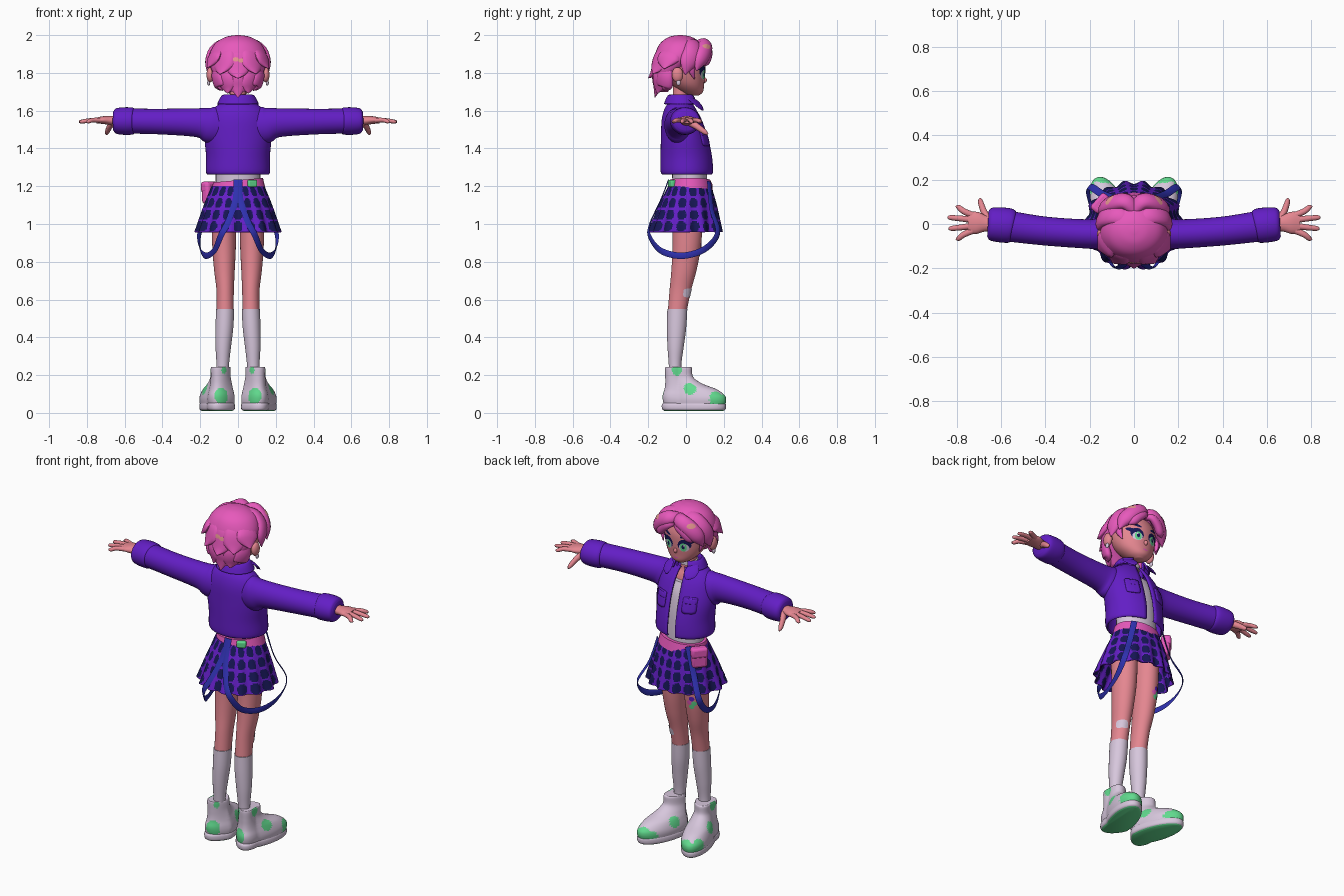
import bpy, bmesh, math, random
from math import pi, sin, cos, atan2
from mathutils import Vector
from mathutils.bvhtree import BVHTree

if "Cube" in bpy.data.objects:
    bpy.data.objects.remove(bpy.data.objects["Cube"])
random.seed(4)


def material(name, r, g, b):
    m = bpy.data.materials.new(name)
    m.use_nodes = True
    m.diffuse_color = (r, g, b, 1)
    bsdf = next(n for n in m.node_tree.nodes if n.type == 'BSDF_PRINCIPLED')
    bsdf.inputs["Base Color"].default_value = (r, g, b, 1)
    return m


PINK = material("pink", .8, .1, .5)
PURPLE = material("purple", .125, .013, .56)
SKIN = material("skin", .78, .24, .28)
WHITE = material("off white", .68, .57, .72)
GREEN = material("mint green", .12, .7, .27)
NAVY = material("navy", .008, .008, .09)
BLUE = material("strap blue", .028, .03, .42)
PEACH = material("peach", .78, .3, .28)
X, Y, Z = Vector((1, 0, 0)), Vector((0, 1, 0)), Vector((0, 0, 1))


def finish(name, bm, mats, rule=None, thick=0, bevel=0):
    """Turn a bmesh into a smooth shaded object."""
    mats = mats if isinstance(mats, (list, tuple)) else [mats]
    me = bpy.data.meshes.new(name)
    bm.normal_update()
    for f in bm.faces:
        f.smooth = True
        if rule:
            f.material_index = rule(f.calc_center_median(), f.normal)
    bm.to_mesh(me)
    bm.free()
    me.set_sharp_from_angle(angle=.8)
    ob = bpy.data.objects.new(name, me)
    bpy.context.scene.collection.objects.link(ob)
    for m in mats:
        me.materials.append(m)
    if thick:
        mod = ob.modifiers.new("Thickness", 'SOLIDIFY')
        mod.thickness, mod.offset = thick, 0
    if bevel:
        mod = ob.modifiers.new("Rounding", 'BEVEL')
        mod.width, mod.segments = bevel, 3
    return ob


def spline(rows, steps):
    """Catmull-Rom through rows of numbers."""
    rows = [Vector(r) for r in rows]
    out = []
    for i in range(len(rows) - 1):
        p, q, r, s = rows[max(i - 1, 0)], rows[i], rows[i + 1], rows[min(i + 2, len(rows) - 1)]
        for k in range(steps):
            t = k / steps
            out.append(q + (r - p) * (t / 2) + (p * 2 - q * 5 + r * 4 - s) * (t * t / 2)
                       + (q * 3 - p - r * 3 + s) * (t ** 3 / 2))
    return out + [rows[-1]]


def loft(name, rows, mats, hint=None, n=32, steps=5, gap=0, cap=True, warp=None, rule=None, thick=0):
    """Skin rings of (x, y, z, half width, half depth); level rings unless a hint normal is given."""
    pts = spline(rows, steps)
    bm = bmesh.new()
    rings = []
    for i, p in enumerate(pts):
        c, a, b = Vector(p[:3]), max(p[3], .001), max(p[4], .001)
        u, v = X, Y
        if hint:
            t = (Vector(pts[min(i + 1, len(pts) - 1)][:3]) - Vector(pts[max(i - 1, 0)][:3])).normalized()
            u = t.cross(hint(c)).normalized()
            v = u.cross(t)
        ring = []
        for k in range(n):
            th = pi / 2 + gap + (2 * pi - 2 * gap) * k / (n - 1 if gap else n)
            co = c + u * (a * cos(th)) + v * (b * sin(th))
            ring.append(bm.verts.new(warp(co) if warp else co))
        rings.append(ring)
    for lo, hi in zip(rings, rings[1:]):
        for k in range(n - 1 if gap else n):
            j = (k + 1) % n
            bm.faces.new((lo[k], lo[j], hi[j], hi[k]))
    if cap and not gap:
        bm.faces.new(rings[0][::-1])
        bm.faces.new(rings[-1])
    bmesh.ops.recalc_face_normals(bm, faces=bm.faces)
    return finish(name, bm, mats, rule, thick)


def ball(name, loc, size, mat):
    bm = bmesh.new()
    bmesh.ops.create_uvsphere(bm, u_segments=20, v_segments=12, radius=1)
    for v in bm.verts:
        v.co = Vector(loc) + Vector(a * b for a, b in zip(v.co, size))
    return finish(name, bm, mat)


def box(name, loc, size, mat, turn=0, bevel=.008):
    bm = bmesh.new()
    bmesh.ops.create_cube(bm, size=1)
    for v in bm.verts:
        v.co = Vector(a * b for a, b in zip(v.co, size))
    ob = finish(name, bm, mat, bevel=bevel)
    ob.location, ob.rotation_euler.z = loc, turn


def decal(name, target, x, y, z, w, h, mat, aim=-Y, lift=.002, power=2, tilt=0, thick=0):
    """Thin patch dropped along aim onto the target's surface."""
    me = target.data
    tree = BVHTree.FromPolygons([v.co for v in me.vertices], [p.vertices for p in me.polygons])
    aim = Vector(aim).normalized()
    side = aim.cross(Z).normalized()
    bm = bmesh.new()
    rings, m = [], 24
    for f in (.05, .4, .7, 1):
        ring = []
        for k in range(m):
            c, s = cos(2 * pi * k / m), sin(2 * pi * k / m)
            q = f / (abs(c) ** power + abs(s) ** power) ** (1 / power)
            start = Vector((x, y, z)) + side * (c * q * w) + Z * (s * q * h + c * q * w * tilt) - aim * .3
            hit = tree.ray_cast(start, aim)[0] or start + aim * .3
            ring.append(bm.verts.new(hit - aim * lift))
        rings.append(ring)
    bm.faces.new(rings[0])
    for a, b in zip(rings, rings[1:]):
        for k in range(m):
            bm.faces.new((a[k], b[k], b[(k + 1) % m], a[(k + 1) % m]))
    bm.normal_update()
    if sum(f.normal.dot(aim) for f in bm.faces) > 0:
        bmesh.ops.reverse_faces(bm, faces=bm.faces)
    return finish(name, bm, mat, thick=thick)


def radial(c):
    return Vector((c.x, c.y, 0)).normalized()


def from_head(c):
    return (c - Vector((0, -.03, 1.85))).normalized()


# Head, neck and face
head = loft("head", [(0, .045, 1.68, .025, .022), (0, .03, 1.7, .062, .06), (0, .01, 1.74, .1, .086),
                     (0, -.01, 1.8, .123, .112), (0, -.015, 1.87, .128, .115), (0, -.02, 1.94, .09, .085),
                     (0, -.02, 1.97, .03, .03)], SKIN)
loft("neck", [(0, -.02, 1.5, .1, .07), (0, -.025, 1.58, .08, .055), (0, -.03, 1.63, .045, .042),
              (0, -.025, 1.75, .045, .042)], SKIN)
loft("choker", [(0, -.028, 1.645, .051, .048), (0, -.028, 1.67, .051, .048)], WHITE)
ball("nose", (0, .095, 1.762), (.011, .016, .015), SKIN)
decal("mouth", head, 0, 0, 1.72, .016, .004, PINK)

# Jacket body, collar and shirt
jacket = loft("jacket", [(0, .005, 1.265, .156, .126), (0, .005, 1.28, .165, .135), (0, .002, 1.36, .164, .132),
                         (0, -.008, 1.46, .172, .12), (0, -.022, 1.55, .16, .102), (0, -.03, 1.605, .13, .08),
                         (0, -.03, 1.64, .08, .058)], PURPLE, gap=.16, n=48, thick=.01)
loft("collar", [(0, -.025, 1.62, .075, .06), (0, -.025, 1.678, .076, .062), (0, -.025, 1.668, .09, .075),
                (0, -.025, 1.635, .106, .088)], PURPLE, gap=.45, thick=.008)
loft("shirt", [(0, .02, 1.22, .118, .092), (0, .018, 1.3, .118, .093), (0, .012, 1.4, .12, .093),
               (0, .002, 1.5, .12, .085), (0, -.01, 1.56, .11, .07)], WHITE)


# Slanted belt, buckle and pouch
def slant(c):
    return Vector((c.x, c.y, c.z + .09 * c.x))


loft("belt", [(0, .022, 1.178, .145, .12), (0, .022, 1.232, .132, .108)], PINK, steps=2, warp=slant)
box("belt_buckle", (.074, -.073, 1.214), (.052, .032, .038), GREEN, turn=.4)
box("pouch", (-.148, .09, 1.165), (.09, .05, .118), PINK, turn=.85, bevel=.016)
box("pouch_flap", (-.152, .094, 1.195), (.093, .05, .058), PINK, turn=.85, bevel=.014)


# Pleated skirt with rows of dark rounded checks
def pleat(c):
    k = 1 + .2 * max(1.2 - c.z, 0) * cos(14 * atan2(c.y, c.x))
    return Vector((c.x * k, c.y * k, c.z))


def checks(c, nrm):
    u = abs((atan2(c.y - .01, c.x) / (2 * pi) * 18) % 1 - .5)
    v = abs(((c.z - .955) / .062) % 1 - .5)
    return int((u / .37) ** 2.4 + (v / .42) ** 2.4 < 1)


loft("skirt", [(0, .02, 1.2, .138, .112), (0, .01, 1.1, .175, .15), (0, -.005, .957, .218, .192)],
     [PURPLE, NAVY], n=234, steps=20, cap=False, warp=pleat, rule=checks, thick=.006)

# Hair cap
loft("hair_cap", [(0, -.13, 1.7, .05, .035), (0, -.115, 1.75, .1, .055), (0, -.083, 1.82, .142, .092),
                  (0, -.045, 1.89, .153, .122), (0, -.03, 1.955, .122, .108), (0, -.03, 1.99, .065, .06),
                  (0, -.03, 2.0, .01, .01)], PINK)


def lock(name, path, width, depth):
    """Tapered strand, fat in the middle and pointed at the tip."""
    last = len(path) - 1
    fat = [.6 + .4 * sin(pi * i / last) if i < last else .06 for i in range(last + 1)]
    return loft(name, [(*p, width * f, depth * f) for p, f in zip(path, fat)], PINK, hint=from_head, n=16)


# Back strands: nape tier, then outward flicks
for i in range(5):
    a = -pi / 2 + (i - 2) * .5
    x, y = cos(a), sin(a)
    drop = 1.67 + .022 * abs(i - 2)
    lock("nape_strand", [(.12 * x, -.04 + .09 * y, 1.88), (.13 * x, -.055 + .1 * y, 1.79),
                         (.11 * x, -.07 + .08 * y, 1.73), (.115 * x, -.07 + .095 * y, drop)], .048, .024)
flicks = []
for i in range(5):
    a = -pi / 2 + (i - 2) * .56
    x, y = cos(a), sin(a)
    tip = 1.77 + .03 * abs(i - 2) + random.uniform(-.01, .02)
    flicks.append(lock("flicked_strand", [
        (.08 * x, -.03 + .065 * y, 1.95), (.128 * x, -.04 + .1 * y, 1.9),
        (.147 * x, -.05 + .113 * y, tip + .04), (.18 * x, -.05 + .15 * y, tip)], .062, .024))
for dx, dz in ((-.012, .004), (.018, -.003)):
    decal("back_hair_patch", flicks[2], dx, 0, 1.868 + dz, .018, .011, PEACH, aim=Y, lift=.003)

# Boot patches: centre and radius in unsplayed foot space
PATCHES = [((.08, .225, .07), .055), ((.15, .165, .072), .045), ((.04, .19, .06), .035), ((.165, .02, .13), .034),
           ((.1, -.12, .09), .045), ((.14, -.05, .225), .028), ((.075, -.115, .225), .03), ((.03, .05, .11), .035)]


def splay(c):
    return Vector((c.x + math.copysign(.25 * (c.y + .04), c.x), c.y, c.z))


def patch(c, nrm):
    foot = Vector((abs(c.x) - .25 * (c.y + .04), c.y, c.z))
    return int(any((foot - Vector(p)).length < r for p, r in PATCHES))


for s, side in ((1, "left"), (-1, "right")):
    def mir(rows):
        return [(s * r[0], *r[1:]) for r in rows]

    # Face details
    ball(side + "_ear", (s * .147, -.045, 1.79), (.02, .03, .04), SKIN)
    ball(side + "_earring", (s * .155, -.04, 1.748), (.008, .012, .015), WHITE)
    for part, dx, z, w, h, mat, lift, tilt in (
            ("lash_wing", .074, 1.82, .032, .012, NAVY, .001, .35), ("lashes", .051, 1.804, .035, .033, NAVY, .001, .1),
            ("eye_white", .05, 1.789, .027, .024, WHITE, .002, 0), ("iris", .048, 1.791, .018, .025, GREEN, .003, 0),
            ("pupil", .048, 1.793, .008, .013, NAVY, .004, 0), ("eye_glint", .054, 1.802, .005, .005, WHITE, .005, 0),
            ("eyebrow", .058, 1.855, .028, .008, NAVY, .002, .25)):
        decal(side + "_" + part, head, s * dx, 0, z, w, h, mat, lift=lift, tilt=-tilt * s)

    # Parted fringe
    main = lock(side + "_fringe", mir([(-.01, .05, 1.945), (.035, .1, 1.95), (.09, .095, 1.915), (.13, .072, 1.865),
                                       (.152, .055, 1.81)]), .045, .034)
    lock(side + "_inner_fringe", mir([(0, .07, 1.93), (.03, .112, 1.925), (.07, .112, 1.895), (.1, .1, 1.86),
                                      (.12, .09, 1.84)]), .032, .024)
    lock(side + "_crown_strand", mir([(0, -.03, 1.965), (.07, .035, 1.955), (.125, .035, 1.91),
                                      (.148, .01, 1.85), (.158, -.005, 1.79)]), .05, .028)
    lock(side + "_sideburn", mir([(.125, .03, 1.88), (.132, .03, 1.82), (.118, .045, 1.765)]), .02, .014)
    decal(side + "_fringe_patch", main, s * .085, .09, 1.93, .026, .015, PEACH, aim=(-.8 * s, -.6, -.3), lift=.003)

    # Sleeve, cuff and jacket trim
    loft(side + "_sleeve", mir([(.05, -.035, 1.52, .065, .085), (.14, -.042, 1.523, .072, .097),
                                (.21, -.045, 1.536, .066, .077), (.4, -.032, 1.542, .065, .068),
                                (.58, -.008, 1.545, .07, .066)]), PURPLE, hint=lambda c: Z)
    loft(side + "_cuff", mir([(.545, -.01, 1.545, .066, .062), (.558, -.008, 1.545, .077, .071),
                              (.6, -.004, 1.545, .079, .073), (.645, 0, 1.545, .074, .067),
                              (.66, .001, 1.545, .058, .05)]), PURPLE, hint=lambda c: Z)
    loft(side + "_lapel", mir([(.074, .01, 1.668, .014, .004), (.078, .045, 1.648, .034, .005),
                               (.07, .075, 1.622, .03, .005), (.066, .09, 1.602, .006, .004)]),
         PURPLE, hint=lambda c: Vector((.4 * s, .7, .7)), n=12)
    for part, z, h in (("pocket", 1.455, .042), ("pocket_flap", 1.485, .018)):
        decal(side + "_" + part, jacket, s * .092, 0, z, .036, h, PURPLE, lift=.008, power=6, thick=.009)

    # Hand with four fingers and a thumb
    loft(side + "_palm", mir([(.63, 0, 1.545, .032, .027), (.67, .002, 1.547, .036, .024),
                              (.71, .005, 1.55, .05, .021), (.75, .005, 1.548, .048, .015)]),
         SKIN, hint=lambda c: Z, n=20)
    for y0, y1, tip in ((.04, .076, .805), (.018, .029, .842), (-.008, -.02, .838), (-.03, -.066, .805)):
        loft(side + "_finger", mir([(.73, y0, 1.549, .015, .013), (.77, (y0 + y1) / 2, 1.55, .0135, .012),
                                    (tip - .012, y1, 1.542, .011, .01), (tip, y1, 1.541, .004, .004)]),
             SKIN, hint=lambda c: Z, n=12, steps=3)
    loft(side + "_thumb", mir([(.66, .02, 1.54, .02, .018), (.68, .06, 1.515, .017, .015),
                               (.693, .1, 1.486, .013, .012), (.695, .116, 1.475, .004, .004)]),
         SKIN, hint=lambda c: X, n=12, steps=3)

    # Leg, sock and patches
    leg = loft(side + "_leg", mir([(.075, .01, 1.12, .065, .085), (.074, .005, .9, .063, .076),
                                   (.072, -.01, .76, .055, .067), (.068, -.03, .65, .046, .057),
                                   (.068, -.046, .54, .045, .05)]), SKIN)
    loft(side + "_sock", mir([(.068, -.046, .55, .048, .053), (.072, -.05, .45, .047, .051),
                              (.078, -.055, .35, .041, .043), (.081, -.058, .25, .033, .033),
                              (.085, -.055, .15, .033, .033)]), WHITE)
    if s > 0:
        decal("knee_bandage", leg, .085, 0, .635, .032, .023, WHITE, aim=(-.6, -.8, 0), power=5, lift=.004)
    else:
        for dx, dz, mat in ((-.012, 0, GREEN), (.014, .004, PINK), (0, .028, PURPLE), (.002, -.02, GREEN)):
            decal("thigh_sticker", leg, -.075 + dx, 0, .865 + dz, .015, .014, mat, aim=(.2, -.95, 0), lift=.003)

    # Chunky boot and sole
    loft(side + "_boot", mir([(.09, .045, .04, .08, .162), (.09, .045, .07, .084, .168), (.09, .04, .095, .081, .163),
                              (.09, .024, .125, .072, .138), (.09, -.012, .155, .06, .098),
                              (.09, -.036, .19, .052, .074), (.09, -.04, .238, .051, .071),
                              (.09, -.042, .242, .042, .06)]),
         [WHITE, GREEN], n=72, steps=8, warp=splay, rule=patch)
    loft(side + "_sole", mir([(.09, .042, .01, .07, .155), (.09, .042, .02, .083, .168), (.09, .042, .042, .084, .17),
                              (.09, .042, .054, .079, .162)]), [WHITE, GREEN], n=48, warp=splay,
         rule=lambda c, nrm: int(nrm.z < -.8))

    # Hanging strap from back waist to front waist
    route = [(.006, -.092, 1.235), (.01, -.128, 1.14), (.03, -.161, 1.07), (.058, -.191, 1.0), (.09, -.195, .94),
             (.125, -.135, .86), (.17, -.02, .832), (.2, .1, .868), (.203, .168, .955), (.145, .136, 1.08),
             (.1, .122, 1.225)]
    loft(side + "_strap", [(s * x, y, z, .017, .003) for x, y, z in route], BLUE, hint=radial, n=8, steps=8)
